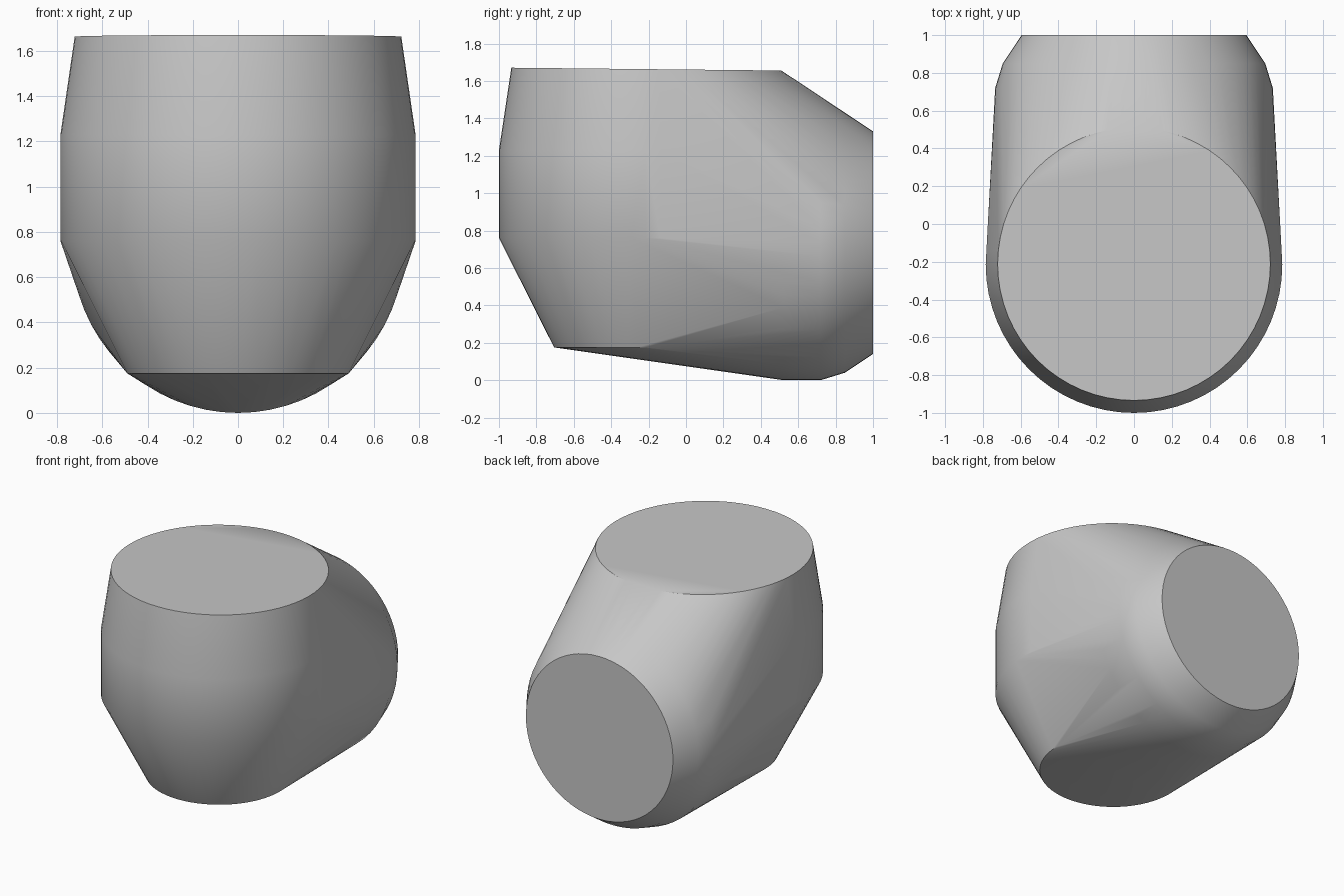
import bpy
import bmesh
import math
from mathutils import Matrix, Vector

default_cube = bpy.data.objects.get("Cube")
if default_cube:
    bpy.data.objects.remove(default_cube, do_unlink=True)

SEGMENTS = 64

# Single grey finish
grey = bpy.data.materials.new("plain grey")
grey.use_nodes = True
colour = (0.57, 0.57, 0.57, 1)
grey.diffuse_color = colour
grey.node_tree.nodes["Principled BSDF"].inputs["Base Color"].default_value = colour


def add_ring(bm, centre, radius, tilt):
    """Circle of points around centre, tilted about x (degrees)."""
    matrix = Matrix.Translation(Vector(centre)) @ Matrix.Rotation(math.radians(tilt), 4, 'X')
    bmesh.ops.create_circle(bm, segments=SEGMENTS, radius=radius, matrix=matrix)


bm = bmesh.new()

# Upright barrel: height, radius, tilt
for z, radius, tilt in [(0.175, 0.49, 0), (0.76, 0.785, 0), (1.23, 0.785, 0), (1.663, 0.722, -0.6)]:
    add_ring(bm, (0, -0.212 if z > 1.5 else -0.215, z), radius, tilt)

# Rear barrel pointing backwards: depth, radius
for y, radius in [(0.52, 0.735), (0.72, 0.735), (0.85, 0.695), (1.0, 0.595)]:
    add_ring(bm, (0, y, 0.735), radius, 90)

# Shrink-wrap both barrels into one convex body
bmesh.ops.delete(bm, geom=bm.edges[:], context='EDGES_FACES') if not bm.verts else None
hull = bmesh.ops.convex_hull(bm, input=bm.verts[:], use_existing_faces=False)
face_set = {g for g in hull["geom"] if isinstance(g, bmesh.types.BMFace)}
bmesh.ops.delete(bm, geom=[f for f in bm.faces if f not in face_set], context='FACES_ONLY')
bmesh.ops.delete(bm, geom=[e for e in bm.edges if not e.link_faces], context='EDGES')
bmesh.ops.delete(bm, geom=[v for v in bm.verts if not v.link_faces], context='VERTS')

# Merge the flat end caps into single faces
bmesh.ops.dissolve_limit(bm, angle_limit=math.radians(0.1), verts=bm.verts[:], edges=bm.edges[:])
bmesh.ops.recalc_face_normals(bm, faces=bm.faces[:])

mesh = bpy.data.meshes.new("hull_body")
bm.to_mesh(mesh)
bm.free()
mesh.materials.append(grey)

body = bpy.data.objects.new("hull_body", mesh)
bpy.context.collection.objects.link(body)
bpy.ops.object.select_all(action='DESELECT')
body.select_set(True)
bpy.context.view_layer.objects.active = body
bpy.ops.object.shade_smooth_by_angle(angle=math.radians(34))
